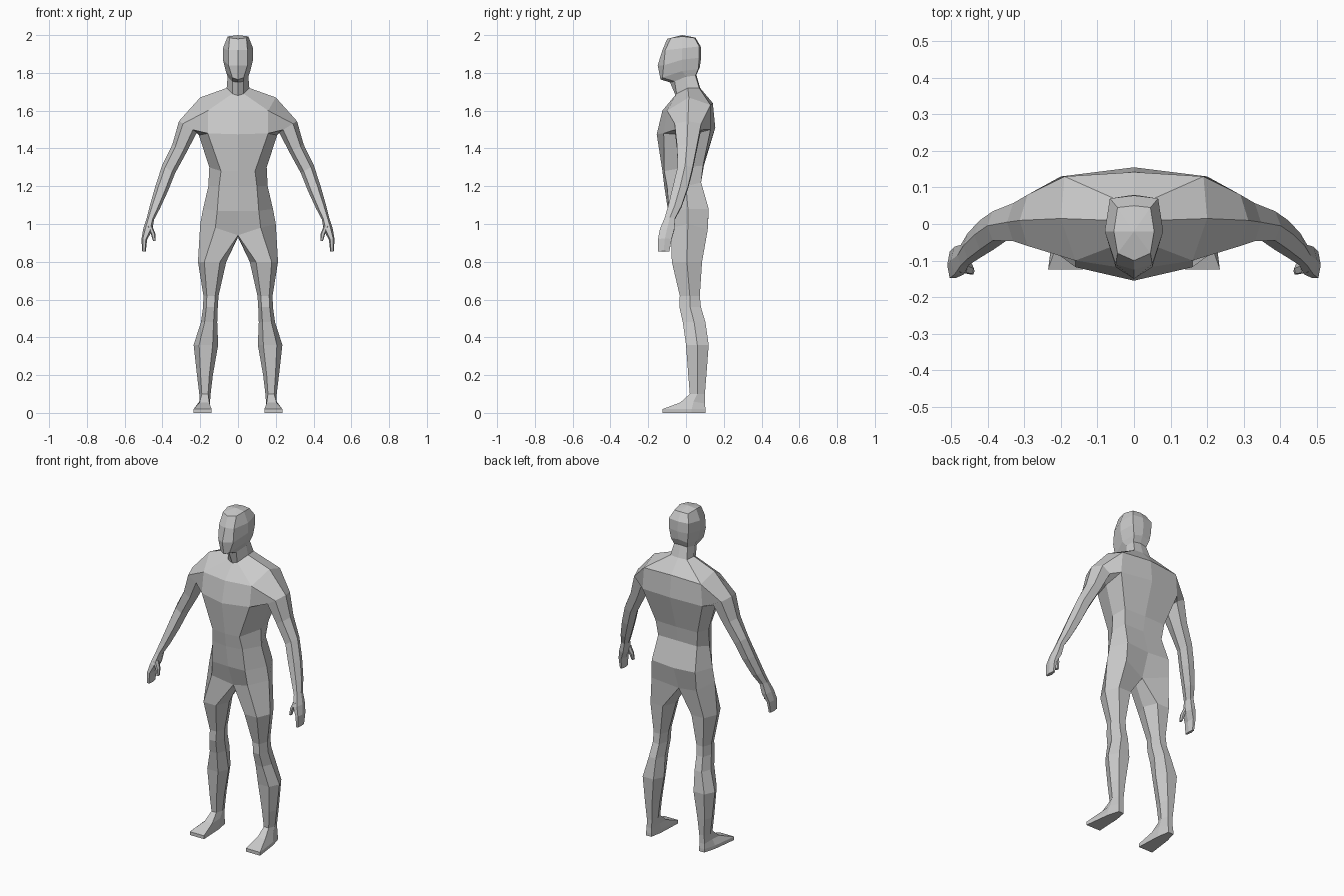
import bpy
import math

skin = bpy.data.materials.new("plain grey")
skin.diffuse_color = (0.6, 0.6, 0.6, 1)


def loft(name, rows, closed=True, down=True, cap=None, skip=()):
    """Skin rows of points, then mirror the half across x = 0."""
    n = len(rows[0])
    verts = [p for row in rows for p in row]
    faces = []
    for r in range(len(rows) - 1):
        for i in range(n if closed else n - 1):
            if (r, i) in skip:
                continue
            j = (i + 1) % n
            f = [r * n + i, r * n + j, (r + 1) * n + j, (r + 1) * n + i]
            faces.append(f[::-1] if down else f)
    last = (len(rows) - 1) * n
    if cap == "flat":
        faces.append([last + i for i in reversed(range(n))])
    elif cap:
        verts.append(cap)
        faces += [[last + i, last + i + 1, len(verts) - 1] for i in range(n - 1)]
    mesh = bpy.data.meshes.new(name)
    mesh.from_pydata(verts, [], faces)
    mesh.materials.append(skin)
    obj = bpy.data.objects.new(name, mesh)
    bpy.context.collection.objects.link(obj)
    mirror = obj.modifiers.new("mirror", "MIRROR")
    mirror.merge_threshold = 0.001
    return obj


def ring(x, y, z, w, d, tilt=0):
    """Six-sided limb section: inner front, outer front, outer, outer back, inner back, inner."""
    c, s = math.cos(math.radians(tilt)), math.sin(math.radians(tilt))
    shape = [(-.55, -1), (.55, -1), (1, 0), (.55, 1), (-.55, 1), (-1, 0)]
    return [(x + a * w * c, y + b * d, z + a * w * s) for a, b in shape]


# Torso half sections: front middle, front corner, side, back corner, back middle
torso = [
    [(0, -.045, .94), (.12, -.08, .98), (.2, .01, 1.0), (.15, .115, .97), (0, .07, .93)],
    [(0, -.095, 1.07), (.11, -.09, 1.07), (.185, .01, 1.08), (.145, .12, 1.08), (0, .12, 1.07)],
    [(0, -.115, 1.2), (.1, -.1, 1.2), (.157, 0, 1.2), (.13, .08, 1.22), (0, .08, 1.22)],
    [(0, -.125, 1.28), (.09, -.115, 1.28), (.152, 0, 1.3), (.14, .09, 1.31), (0, .095, 1.31)],
    [(0, -.155, 1.475), (.16, -.118, 1.48), (.207, .01, 1.47), (.2, .13, 1.5), (0, .155, 1.51)],
    [(0, -.125, 1.6), (.16, -.1, 1.6), (.2, .015, 1.67), (.19, .13, 1.63), (0, .142, 1.64)],
    [(0, -.055, 1.68), (.03, -.05, 1.69), (.06, .01, 1.72), (.055, .07, 1.72), (0, .075, 1.72)],
]
loft("torso", torso, closed=False, down=False, skip={(4, 1), (4, 2)})

# Neck and head continue the torso's top section
head = [
    torso[-1],
    [(0, -.085, 1.75), (.03, -.06, 1.755), (.055, 0, 1.78), (.045, .05, 1.785), (0, .055, 1.79)],
    [(0, -.135, 1.765), (.03, -.125, 1.775), (.065, -.02, 1.81), (.055, .065, 1.82), (0, .073, 1.83)],
    [(0, -.15, 1.84), (.05, -.118, 1.84), (.08, -.02, 1.87), (.064, .07, 1.88), (0, .08, 1.88)],
    [(0, -.125, 1.92), (.05, -.11, 1.92), (.08, -.02, 1.93), (.066, .07, 1.94), (0, .078, 1.94)],
    [(0, -.1, 1.98), (.045, -.08, 1.985), (.055, -.02, 1.993), (.045, .045, 1.985), (0, .05, 1.987)],
]
loft("head", head, closed=False, down=False, cap=(0, -.02, 2.0))

# Arms and hands grow out of the opening left in the torso side
low, high = torso[4], torso[5]
arm = [
    [low[1], high[1], high[2], high[3], low[3], low[2]],
    ring(.265, .01, 1.515, .056, .07, 32),
    ring(.31, .005, 1.40, .043, .052, 30),
    ring(.367, -.005, 1.29, .04, .04, 30),
    ring(.403, -.03, 1.19, .036, .04, 18),
    ring(.44, -.06, 1.09, .028, .035, 15),
    ring(.463, -.085, 1.03, .02, .028, 15),
]
loft("arm", arm)
hand = [
    arm[-1],
    ring(.478, -.1, .97, .024, .038, 15),
    ring(.496, -.112, .92, .015, .036, 10),
    ring(.498, -.118, .855, .01, .03, 5),
]
loft("hand", hand, cap="flat")
thumb = [
    ring(.468, -.115, .99, .014, .018),
    ring(.45, -.122, .95, .012, .014),
    ring(.443, -.128, .91, .007, .01),
]
loft("thumb", thumb, cap="flat")

# Legs hang from the torso's bottom section plus a crotch point
leg = [
    torso[0] + [(0, .01, .93)],
    ring(.137, .005, .8, .075, .08),
    ring(.143, .02, .62, .04, .053),
    ring(.146, .022, .56, .039, .057),
    ring(.153, .043, .48, .043, .06),
    ring(.17, .06, .36, .065, .06),
    ring(.175, .06, .2, .042, .048),
    ring(.175, .06, .1, .03, .04),
]
loft("leg", leg)

# Feet flare from the ankle to a thin flat sole
sole = [(.14, -.125), (.235, -.125), (.215, .03), (.195, .103), (.16, .103), (.147, .03)]
foot = [
    leg[-1],
    [(.152, -.03, .055), (.203, -.03, .055), (.205, .04, .06),
     (.193, .1, .05), (.16, .1, .05), (.148, .04, .06)],
    [(x, y, .02) for x, y in sole],
    [(x, y, 0) for x, y in sole],
]
loft("foot", foot, cap="flat")
